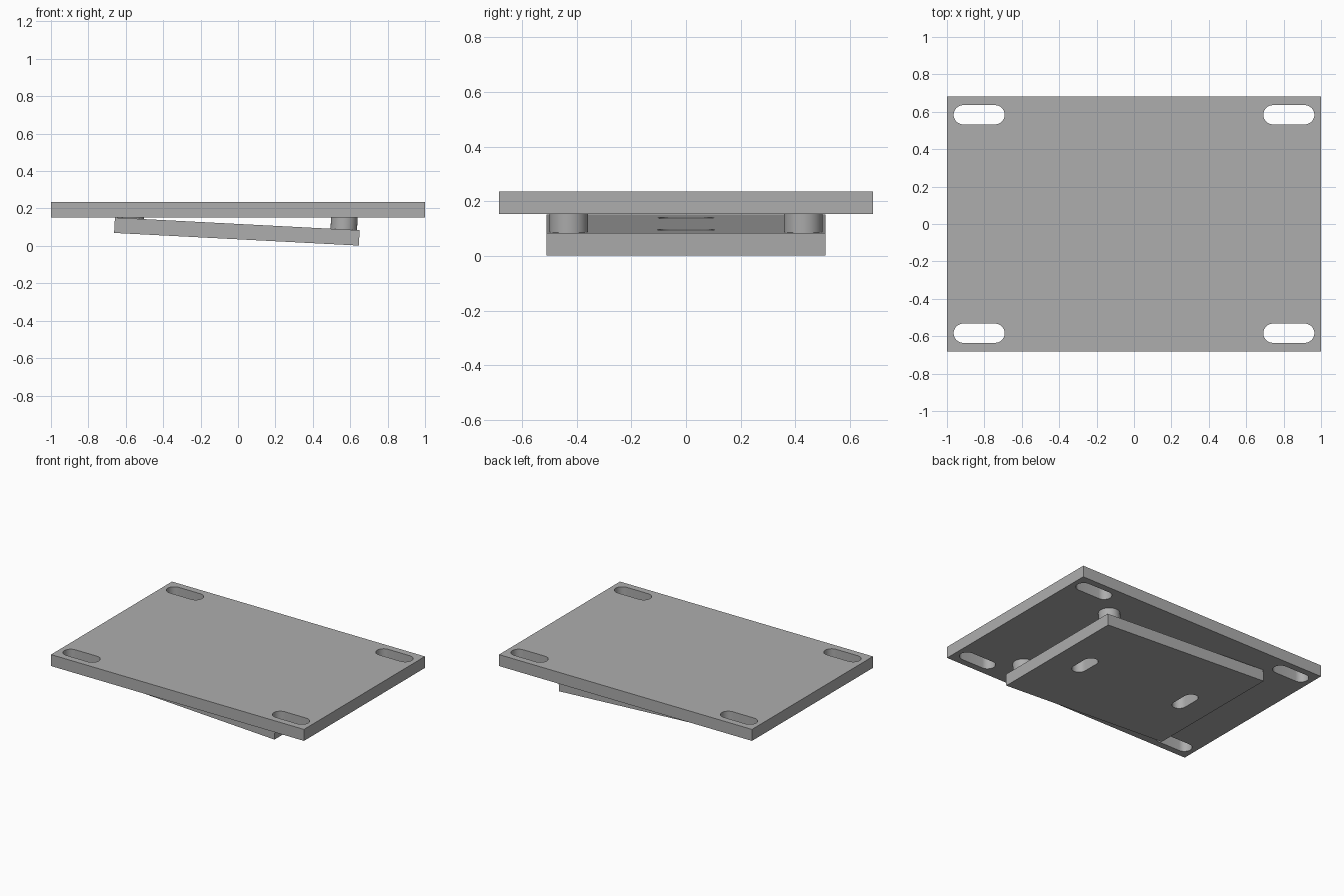
import bpy, bmesh, math
from mathutils import Matrix, Vector

cube = bpy.data.objects.get("Cube")
if cube:
    bpy.data.objects.remove(cube, do_unlink=True)

grey = bpy.data.materials.new("plain grey")
grey.use_nodes = True
colour = (0.42, 0.42, 0.42, 1)
grey.diffuse_color = colour
grey.node_tree.nodes["Principled BSDF"].inputs["Base Color"].default_value = colour

THICK = 0.082
TOP_Z = 0.153            # underside of the upper plate
TILT = math.radians(2.95)


def finish(obj):
    """Weld, colour and shade a part."""
    bm = bmesh.new()
    bm.from_mesh(obj.data)
    bmesh.ops.remove_doubles(bm, verts=bm.verts, dist=0.0001)
    bmesh.ops.recalc_face_normals(bm, faces=bm.faces)
    bmesh.ops.dissolve_limit(bm, angle_limit=0.01, verts=bm.verts, edges=bm.edges)
    bm.to_mesh(obj.data)
    bm.free()
    obj.data.materials.clear()
    obj.data.materials.append(grey)
    bpy.ops.object.select_all(action="DESELECT")
    obj.select_set(True)
    bpy.context.view_layer.objects.active = obj
    bpy.ops.object.shade_smooth_by_angle(angle=math.radians(35))


def slot_outline(cx, cy, length, width, along_y=False, steps=16):
    """Round-ended slot outline."""
    r, half = width / 2, (length - width) / 2
    points = []
    for side, start in ((1, -math.pi / 2), (-1, math.pi / 2)):
        for i in range(steps + 1):
            a = start + math.pi * i / steps
            u, v = side * half + r * math.cos(a), r * math.sin(a)
            points.append((cx - v, cy + u) if along_y else (cx + u, cy + v))
    return points


def slotted_plate(name, hx, hy, slots, matrix):
    """Rectangular plate centred on its origin with slots cut through."""
    curve = bpy.data.curves.new(name, "CURVE")
    curve.dimensions = "2D"
    curve.fill_mode = "BOTH"
    curve.extrude = THICK / 2
    for outline in [[(-hx, -hy), (hx, -hy), (hx, hy), (-hx, hy)]] + slots:
        spline = curve.splines.new("POLY")
        spline.points.add(len(outline) - 1)
        for p, (x, y) in zip(spline.points, outline):
            p.co = (x, y, 0, 1)
        spline.use_cyclic_u = True
    source = bpy.data.objects.new(name + "_outline", curve)
    bpy.context.collection.objects.link(source)
    bpy.context.view_layer.update()
    graph = bpy.context.evaluated_depsgraph_get()
    mesh = bpy.data.meshes.new_from_object(source.evaluated_get(graph))
    bpy.data.objects.remove(source, do_unlink=True)
    obj = bpy.data.objects.new(name, mesh)
    bpy.context.collection.objects.link(obj)
    obj.matrix_world = matrix
    finish(obj)


# Upper plate with a slot near each corner
corner_slots = [slot_outline(sx * 0.828, sy * 0.584, 0.273, 0.103)
                for sx in (-1, 1) for sy in (-1, 1)]
slotted_plate("upper_plate", 1.0, 0.683, corner_slots,
              Matrix.Translation((0, 0, TOP_Z + THICK / 2)))

# Tilted lower plate with two slots on its centre line
tilt = Matrix.Rotation(TILT, 4, "Y")
lower = Matrix.Translation((-0.006, 0, 0.0765)) @ tilt
centre_slots = [slot_outline(sx * 0.422, 0, 0.21, 0.1, True) for sx in (-1, 1)]
slotted_plate("lower_plate", 0.655, 0.511, centre_slots, lower)

# Round spacers filling the wedge between the plates
for x, side in ((0.57, "left"), (-0.57, "right")):
    for y, end in ((-0.429, "front"), (0.429, "back")):
        base = lower @ Vector((x, y, THICK / 2 - 0.005))
        height = TOP_Z + 0.006 - base.z
        bpy.ops.mesh.primitive_cylinder_add(vertices=48, radius=0.071, depth=height)
        spacer = bpy.context.object
        spacer.name = f"spacer_{side}_{end}"
        spacer.matrix_world = (Matrix.Translation(base) @ tilt
                               @ Matrix.Translation((0, 0, height / 2)))
        finish(spacer)
